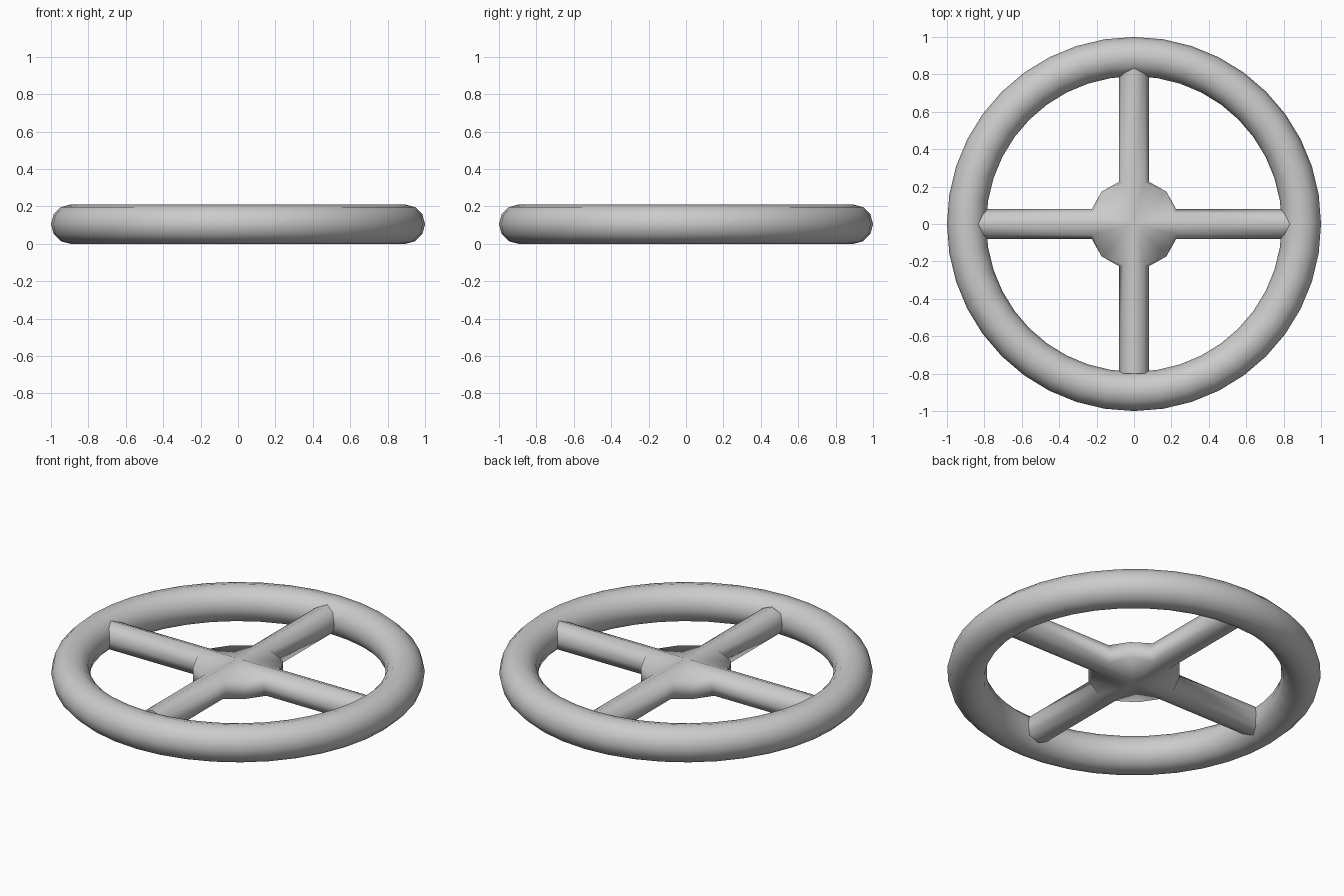
import bpy, bmesh
from math import sin, cos, pi
from mathutils import Vector

if "Cube" in bpy.data.objects:
    bpy.data.objects.remove(bpy.data.objects["Cube"])

ZC = 0.105  # mid-height of the wheel

# Rim
bpy.ops.mesh.primitive_torus_add(major_segments=40, minor_segments=12,
                                 major_radius=0.895, minor_radius=0.105,
                                 location=(0, 0, ZC))
rim = bpy.context.object
rim.name = "rim"
bpy.ops.object.shade_smooth()

# Spokes and webbed hub as one continuous cross
SPOKE_R, HUB_R, WEB_H = 0.081, 0.225, 0.045
bm = bmesh.new()
top = bm.verts.new((0, 0, SPOKE_R))
bot = bm.verts.new((0, 0, -SPOKE_R))


def ring(k, r):
    """Octagonal spoke section at distance r along quarter turn k."""
    a = k * pi / 2
    d, s = Vector((cos(a), sin(a), 0)), Vector((-sin(a), cos(a), 0))
    return [bm.verts.new(d * r + s * SPOKE_R * cos(j * pi / 4)
                         + Vector((0, 0, SPOKE_R * sin(j * pi / 4))))
            for j in range(8)]


inner, web = [], []
for k in range(4):
    a = k * pi / 2 + pi / 4
    web.append([bm.verts.new((0.245 * cos(a), 0.245 * sin(a), z))
                for z in (WEB_H, -WEB_H)])
    ri = ring(k, HUB_R)
    ro = ring(k, 0.80 if k == 3 else 0.84)
    inner.append(ri)
    for j in range(8):
        n = (j + 1) % 8
        bm.faces.new((ri[j], ro[j], ro[n], ri[n]))
    bm.faces.new(ro)

for k in range(4):
    p, q = inner[k], inner[(k + 1) % 4]
    t, b = web[k]
    # ridges running to the centre, sloping webs, and web edge
    for f in ((top, p[1], p[2]), (top, p[2], p[3]),
              (bot, p[5], p[6]), (bot, p[6], p[7]),
              (top, p[1], t), (top, t, q[3]),
              (bot, p[7], b), (bot, b, q[5]),
              (p[1], p[0], t), (p[0], b, t), (p[0], p[7], b),
              (q[3], t, q[4]), (q[4], t, b), (q[4], b, q[5])):
        bm.faces.new(f)

bmesh.ops.recalc_face_normals(bm, faces=bm.faces)
for f in bm.faces:
    f.smooth = len(f.verts) < 8
mesh = bpy.data.meshes.new("spokes_and_hub")
bm.to_mesh(mesh)
bm.free()
cross = bpy.data.objects.new("spokes_and_hub", mesh)
cross.location.z = ZC
bpy.context.collection.objects.link(cross)
